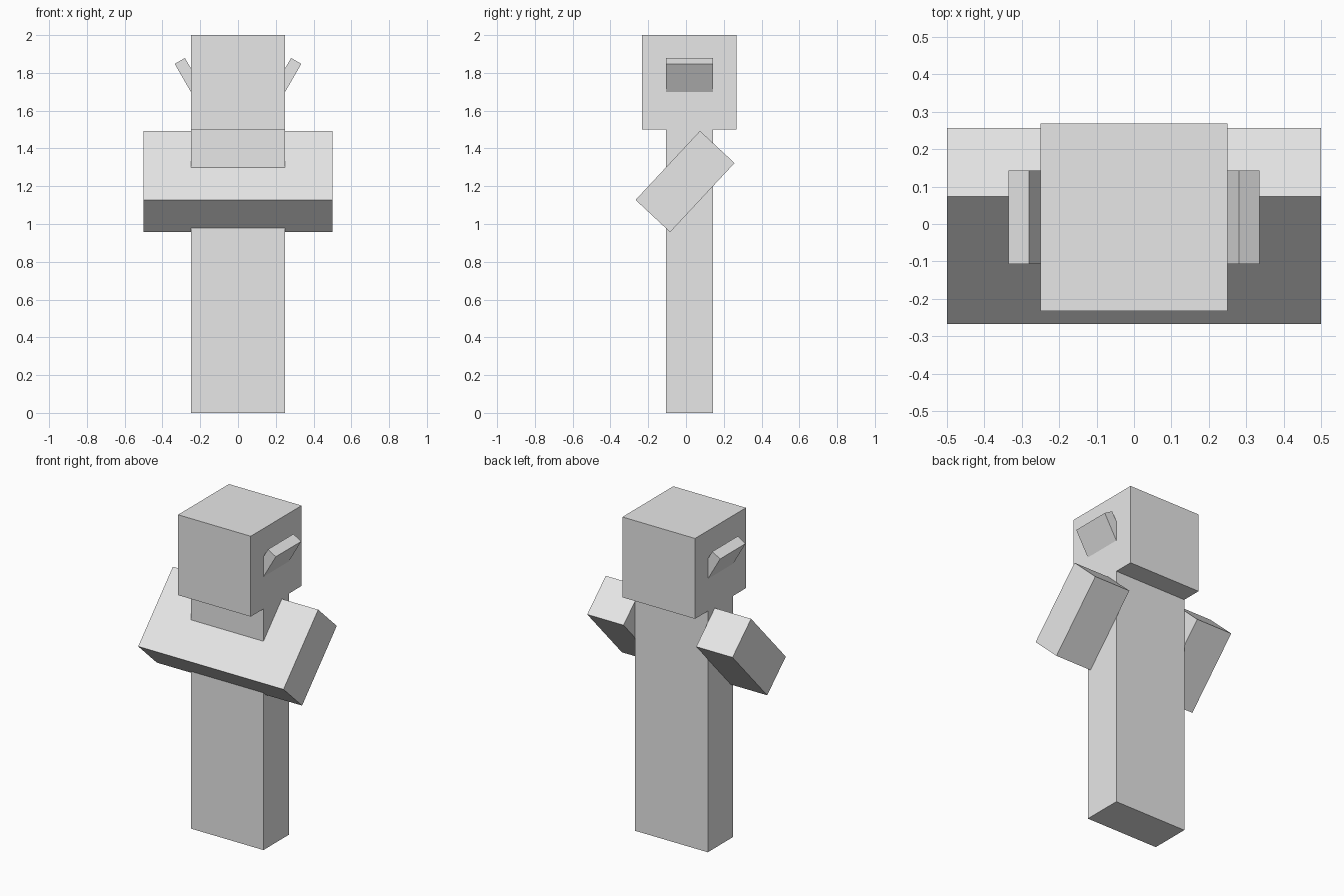
import bpy
import bmesh
from math import radians
from mathutils import Matrix

default = bpy.data.objects.get("Cube")
if default:
    bpy.data.objects.remove(default, do_unlink=True)

GREY = (0.8, 0.8, 0.8, 1.0)
grey = bpy.data.materials.new("plain grey")
grey.use_nodes = True
grey.diffuse_color = GREY
grey.node_tree.nodes["Principled BSDF"].inputs["Base Color"].default_value = GREY

MID_Y = 0.018  # centre line of head, ears and body


def finish(name, bm, matrix):
    """Turn a bmesh into a placed, flat-shaded object."""
    bmesh.ops.recalc_face_normals(bm, faces=bm.faces)
    bm.transform(matrix)
    mesh = bpy.data.meshes.new(name)
    bm.to_mesh(mesh)
    bm.free()
    mesh.materials.append(grey)
    obj = bpy.data.objects.new(name, mesh)
    bpy.context.collection.objects.link(obj)
    return obj


def box(name, size, centre, tilt_y=0.0):
    bm = bmesh.new()
    bmesh.ops.create_cube(bm, size=1.0)
    bmesh.ops.scale(bm, vec=size, verts=bm.verts)
    place = Matrix.Translation(centre) @ Matrix.Rotation(radians(tilt_y), 4, "Y")
    return finish(name, bm, place)


# Body and head
box("body", (0.5, 0.25, 1.5), (0, MID_Y, 0.75))
box("head", (0.5, 0.5, 0.5), (0, MID_Y, 1.75))

# Ears, leaning outward from the sides of the head
for side, label in ((1, "left"), (-1, "right")):
    box(f"{label}_ear", (0.0625, 0.25, 0.3125),
        (side * 0.23, MID_Y, 1.728), side * 30)

# Folded arms: a U-shaped slab, tilted so its closed end crosses the chest
half_outline = [(0.5, -0.25), (0.5, 0.25), (0.25, 0.25), (0.25, 0)]
outline = half_outline + [(-x, y) for x, y in reversed(half_outline)]
bm = bmesh.new()
base = bm.faces.new([bm.verts.new((x, y, -0.125)) for x, y in outline])
grown = bmesh.ops.extrude_face_region(bm, geom=[base], use_keep_orig=True)
top_verts = [g for g in grown["geom"] if isinstance(g, bmesh.types.BMVert)]
bmesh.ops.translate(bm, vec=(0, 0, 0.25), verts=top_verts)
finish("folded_arms", bm,
       Matrix.Translation((0, -0.005, 1.225)) @ Matrix.Rotation(radians(47), 4, "X"))
